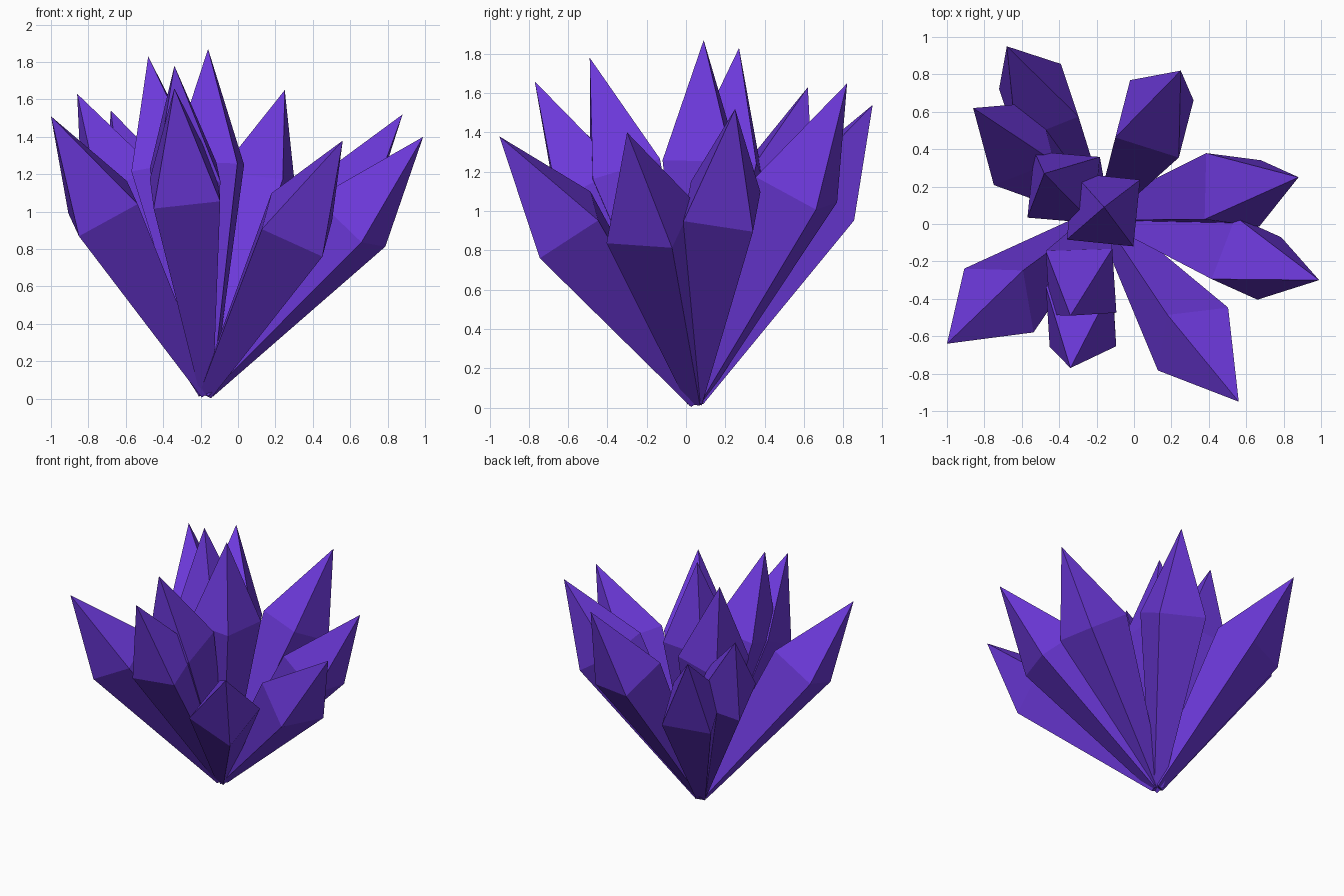
import bpy, bmesh
from mathutils import Vector

if "Cube" in bpy.data.objects:
    bpy.data.objects.remove(bpy.data.objects["Cube"])

ROOT = Vector((-0.17, 0.05, 0.035))   # common point all crystals grow from
SHOULDER = 0.665                      # position of the widest ring along the length
RADIUS, ROOT_RADIUS = 0.253, 0.048

violet = bpy.data.materials.new("violet_crystal")
violet.diffuse_color = (0.15, 0.04, 0.70, 1)
violet.use_nodes = True
violet.node_tree.nodes["Principled BSDF"].inputs["Base Color"].default_value = violet.diffuse_color


def crystal(name, tip, corner):
    """Four-sided shard; corner is the plan direction of one shoulder corner."""
    axis = Vector(tip) - ROOT
    n = axis.normalized()
    u = Vector((*corner, -(corner[0] * n.x + corner[1] * n.y) / n.z)).normalized()
    v = n.cross(u)
    bm = bmesh.new()

    def ring(t, r):
        c = ROOT + axis * t
        return [bm.verts.new(c + d * r) for d in (u, v, -u, -v)]

    low, high = ring(0, ROOT_RADIUS), ring(SHOULDER, RADIUS)
    top = bm.verts.new(Vector(tip))
    bm.faces.new(low[::-1])
    for i in range(4):
        j = (i + 1) % 4
        bm.faces.new((low[i], low[j], high[j], high[i]))
        bm.faces.new((high[i], high[j], top))
    bmesh.ops.recalc_face_normals(bm, faces=bm.faces)
    me = bpy.data.meshes.new(name)
    bm.to_mesh(me)
    bm.free()
    me.materials.append(violet)
    bpy.context.collection.objects.link(bpy.data.objects.new(name, me))


# Tip position and shoulder corner direction of each shard
shards = [
    ((-0.16, 0.09, 1.87), (0.19, 0.155)),
    ((-0.48, 0.27, 1.83), (0.196, 0.164)),
    ((-0.34, -0.49, 1.78), (0.183, -0.16)),
    ((-0.34, -0.77, 1.66), (0.19, -0.16)),
    ((0.25, 0.82, 1.65), (0.21, 0.10)),
    ((-0.86, 0.62, 1.63), (-0.12, -0.22)),
    ((-0.68, 0.95, 1.54), (0.12, 0.21)),
    ((0.88, 0.25, 1.52), (0.15, 0.157)),
    ((-1.00, -0.64, 1.51), (0.19, -0.175)),
    ((0.99, -0.30, 1.40), (0.06, -0.227)),
    ((0.56, -0.95, 1.38), (0.19, 0.17)),
]
for k, (tip, corner) in enumerate(shards):
    crystal(f"crystal_shard_{k + 1}", tip, corner)
